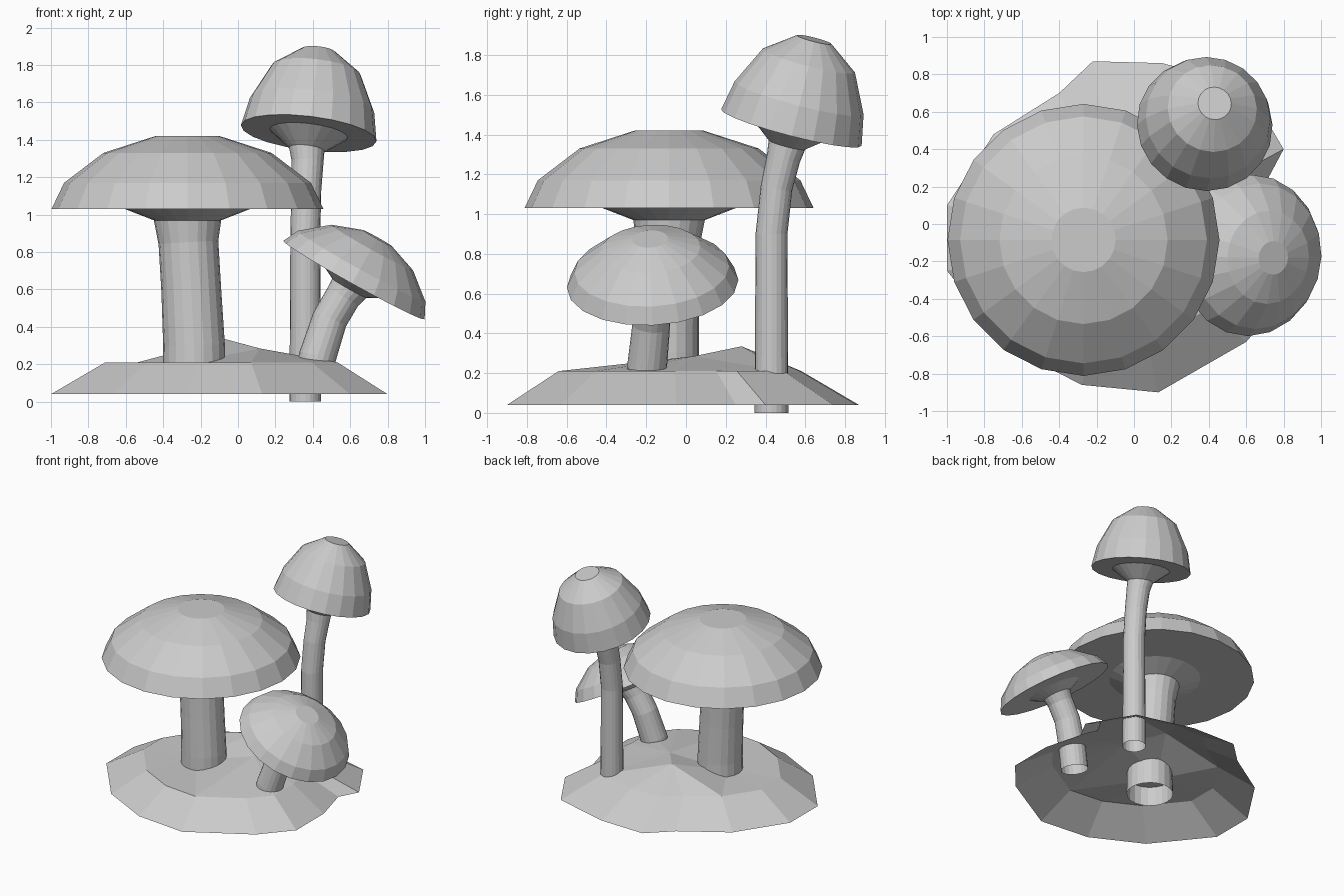
import bpy
import bmesh
import math
from mathutils import Vector, geometry

if "Cube" in bpy.data.objects:
    bpy.data.objects.remove(bpy.data.objects["Cube"], do_unlink=True)

SIDES = 20

clay = bpy.data.materials.new("plain_grey")
clay.use_nodes = True
GREY = (0.6, 0.6, 0.6, 1)
clay.diffuse_color = GREY
clay.node_tree.nodes["Principled BSDF"].inputs["Base Color"].default_value = GREY


def finish(bm, name):
    mesh = bpy.data.meshes.new(name)
    bm.to_mesh(mesh)
    bm.free()
    mesh.materials.append(clay)
    obj = bpy.data.objects.new(name, mesh)
    bpy.context.collection.objects.link(obj)
    return obj


def loft(name, rings, close_top=False):
    """Skin a list of (centre, axis, radius) rings, bottom to top."""
    bm = bmesh.new()
    previous = None
    for centre, axis, radius in rings:
        axis = Vector(axis).normalized()
        u = Vector((0, 1, 0)).cross(axis).normalized()
        v = axis.cross(u)
        ring = []
        for i in range(SIDES):
            a = math.tau * i / SIDES
            ring.append(bm.verts.new(
                Vector(centre) + radius * (math.cos(a) * u + math.sin(a) * v)))
        if previous:
            for i in range(SIDES):
                j = (i + 1) % SIDES
                bm.faces.new((previous[i], previous[j], ring[j], ring[i]))
        previous = ring
    if close_top:
        bm.faces.new(previous)
    return finish(bm, name)


def mushroom(name, path, cap_centre, cap_axis, profile):
    """Bent open stem, plus a cap whose profile is (radius, height on axis)."""
    axis = Vector(cap_axis).normalized()
    centre = Vector(cap_centre)
    rings = [(centre + axis * h, axis, r) for r, h in profile]
    loft(name + "_cap", rings, close_top=True)

    stem = []
    points = [Vector(p[:3]) for p in path]
    for i, p in enumerate(path):
        before, after = points[max(i - 1, 0)], points[min(i + 1, len(points) - 1)]
        stem.append((points[i], after - before, p[3]))
    stem.append(rings[0])
    loft(name + "_stem", stem)


# Broad mushroom
mushroom(
    "broad_mushroom",
    [(-0.235, -0.1, 0.05, 0.17), (-0.235, -0.1, 0.3, 0.165),
     (-0.25, -0.095, 0.6, 0.16), (-0.265, -0.09, 0.85, 0.16)],
    (-0.27, -0.085, 1.03), (0, 0, 1),
    [(0.18, -0.06), (0.335, 0), (0.727, 0), (0.66, 0.14), (0.45, 0.3), (0.172, 0.39)])

# Tall mushroom
mushroom(
    "tall_mushroom",
    [(0.36, 0.43, 0, 0.085), (0.36, 0.43, 0.9, 0.08),
     (0.365, 0.455, 1.13, 0.08), (0.372, 0.49, 1.28, 0.085)],
    (0.378, 0.53, 1.435), (0.12, 0.26, 1),
    [(0.095, -0.09), (0.21, 0), (0.365, 0), (0.335, 0.155), (0.24, 0.35), (0.09, 0.46)])

# Leaning mushroom
mushroom(
    "leaning_mushroom",
    [(0.395, -0.205, 0.07, 0.1), (0.425, -0.195, 0.24, 0.1),
     (0.49, -0.175, 0.44, 0.095), (0.56, -0.17, 0.56, 0.095)],
    (0.62, -0.168, 0.65), (0.486, -0.05, 0.874),
    [(0.105, -0.05), (0.2, 0), (0.432, 0), (0.39, 0.085), (0.25, 0.2), (0.09, 0.257)])

# Ground mound: open shell with a sloped skirt and a faceted, ridged top
rim = [(0.13, -0.9), (0.6, -0.63), (0.8, -0.4), (0.8, -0.05), (0.72, 0.25),
       (0.8, 0.4), (0.6, 0.74), (0.15, 0.86), (-0.22, 0.87), (-0.4, 0.7),
       (-0.75, 0.48), (-1, 0.1), (-1, -0.25), (-0.67, -0.66), (-0.28, -0.86)]
points = [(x, y, 0.04) for x, y in rim]
points += [(x * 0.69 - 0.02, y * 0.69 - 0.02, 0.21) for x, y in rim]
points += [(0.115, 0.04, 0.285), (-0.07, 0.28, 0.335), (-0.3, -0.1, 0.2)]
n = len(rim)
edges = [(k + i, k + (i + 1) % n) for k in (0, n) for i in range(n)]
flat, _, faces, origin, _, _ = geometry.delaunay_2d_cdt(
    [Vector(p[:2]) for p in points], edges, [], 1, 1e-5)
bm = bmesh.new()
verts = [bm.verts.new((*p, points[o[0]][2])) for p, o in zip(flat, origin)]
for face in faces:
    bm.faces.new([verts[i] for i in face])
bmesh.ops.recalc_face_normals(bm, faces=bm.faces)
for face in bm.faces:
    if face.normal.z < 0:
        face.normal_flip()
finish(bm, "ground_mound")
